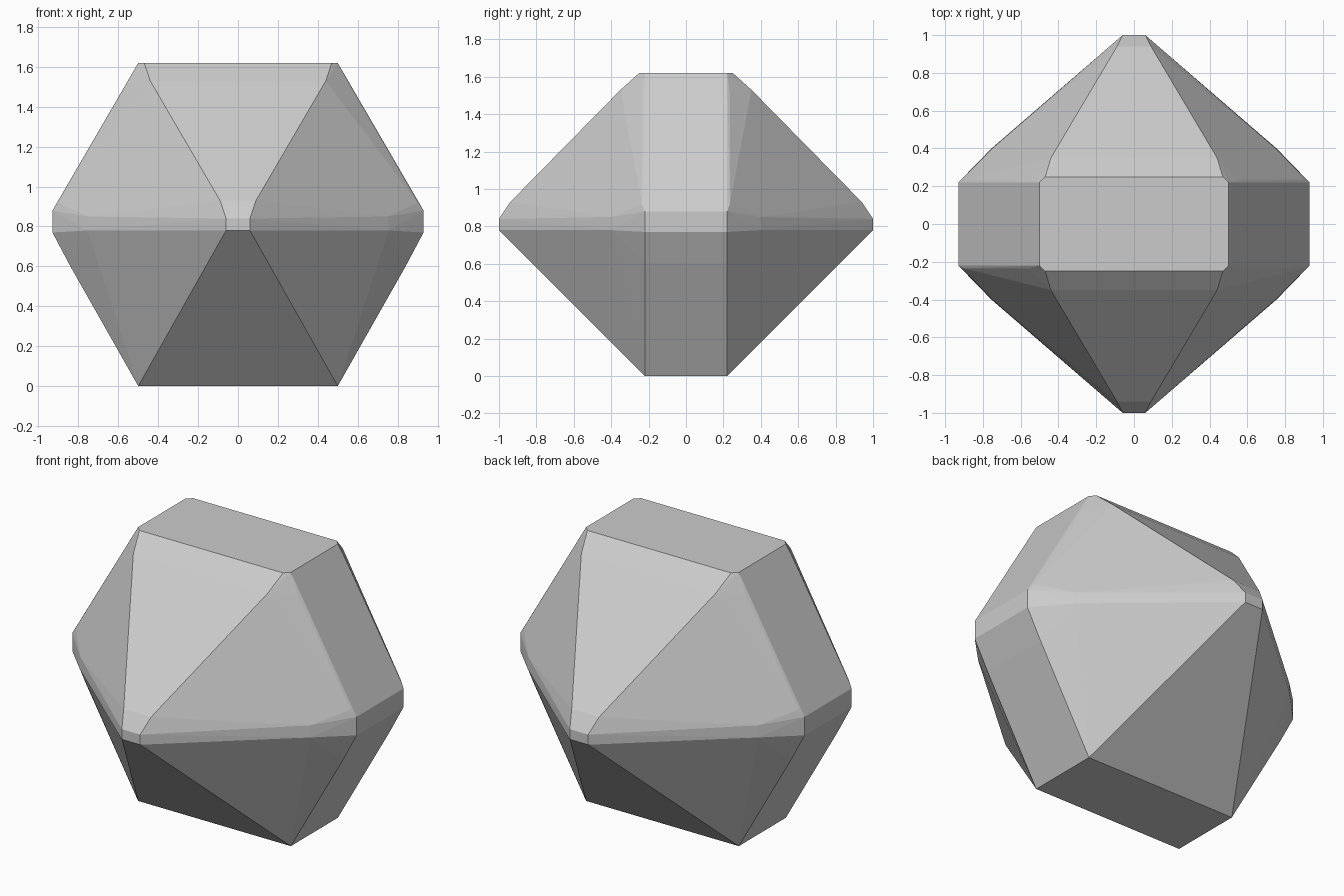
import bpy
import bmesh
import math

cube = bpy.data.objects.get("Cube")
if cube:
    bpy.data.objects.remove(cube, do_unlink=True)


def make_material(name, rgb):
    mat = bpy.data.materials.new(name)
    mat.use_nodes = True
    color = (*rgb, 1.0)
    mat.diffuse_color = color
    mat.node_tree.nodes["Principled BSDF"].inputs["Base Color"].default_value = color
    return mat


# Corners of one quarter of the stone, mirrored across x and y
top_corner = [(0.47, 0.25, 1.62), (0.50, 0.22, 1.62),
              (0.44, 0.35, 1.53), (0.555, 0.235, 1.51)]
side_corner = [(0.90, 0.235, 0.92), (0.93, 0.22, 0.88),
               (0.93, 0.22, 0.77), (0.84, 0.22, 0.60)]
girdle_bulge = [(0.75, 0.40, 0.85), (0.755, 0.40, 0.78)]
tip = [(0.06, 1.0, 0.78), (0.06, 1.0, 0.84), (0.09, 0.94, 0.93)]
base_corner = [(0.50, 0.22, 0.0)]

bm = bmesh.new()
for x, y, z in top_corner + side_corner + girdle_bulge + tip + base_corner:
    for sx in (-1, 1):
        for sy in (-1, 1):
            bm.verts.new((sx * x, sy * y, z))

# Wrap the corners in a faceted skin and merge the flat triangles
hull = bmesh.ops.convex_hull(bm, input=bm.verts, use_existing_faces=False)
loose = {g for g in hull["geom_interior"] + hull["geom_unused"]
         if isinstance(g, bmesh.types.BMVert)}
bmesh.ops.delete(bm, geom=list(loose), context="VERTS")
bmesh.ops.dissolve_limit(bm, angle_limit=math.radians(0.5),
                         verts=bm.verts, edges=bm.edges)
bmesh.ops.recalc_face_normals(bm, faces=bm.faces)

mesh = bpy.data.meshes.new("faceted_stone")
bm.to_mesh(mesh)
bm.free()
mesh.materials.append(make_material("light grey stone", (0.6, 0.6, 0.6)))
stone = bpy.data.objects.new("faceted_stone", mesh)
bpy.context.collection.objects.link(stone)
